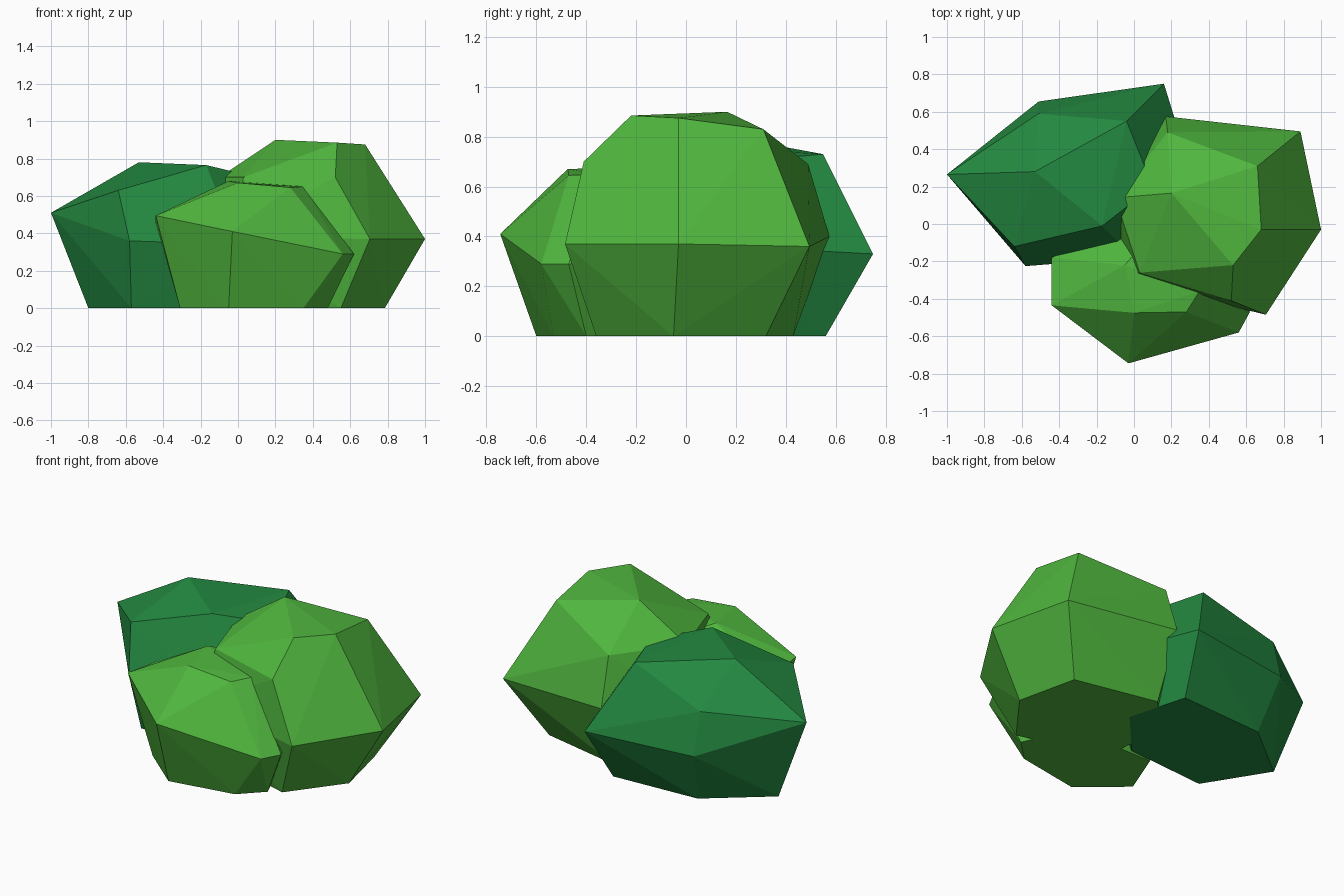
import bpy, bmesh


def material(name, color):
    m = bpy.data.materials.new(name)
    m.diffuse_color = (*color, 1)
    return m


def clump(name, mat, base, middle, crown):
    """Faceted leaf clump: convex skin over a flat base outline, a girth ring and a crown."""
    bm = bmesh.new()
    for x, y in base:
        bm.verts.new((x, y, 0))
    for co in middle + crown:
        bm.verts.new(co)
    hull = bmesh.ops.convex_hull(bm, input=bm.verts[:])
    loose = {g for g in hull["geom_interior"] + hull["geom_unused"]
             if isinstance(g, bmesh.types.BMVert)}
    bmesh.ops.delete(bm, geom=[v for v in loose if not v.link_faces], context='VERTS')
    bmesh.ops.recalc_face_normals(bm, faces=bm.faces[:])
    me = bpy.data.meshes.new(name)
    bm.to_mesh(me)
    bm.free()
    me.materials.append(mat)
    ob = bpy.data.objects.new(name, me)
    bpy.context.collection.objects.link(ob)
    return ob


light = material("leaf green", (0.08, 0.47, 0.048))
dark = material("deep green", (0.017, 0.25, 0.052))

# Tall clump on the right
clump("right_clump", light,
      base=[(0.785, -0.05), (0.7, 0.32), (0.19, 0.43), (-0.02, 0.2),
            (0.02, -0.2), (0.55, -0.36)],
      middle=[(1.0, -0.03, 0.37), (0.89, 0.495, 0.36), (0.17, 0.575, 0.40),
              (-0.15, 0.22, 0.38), (-0.05, -0.3, 0.38), (0.705, -0.485, 0.37)],
      crown=[(0.68, -0.03, 0.875), (0.66, 0.31, 0.83), (0.18, 0.49, 0.69),
             (-0.1, 0.14, 0.70), (0.03, -0.26, 0.70), (0.52, -0.41, 0.70),
             (0.53, -0.22, 0.885), (0.2, 0.165, 0.90)])

# Dark clump at the back left
clump("back_clump", dark,
      base=[(-0.8, 0.25), (-0.45, 0.53), (0.1, 0.56), (0.2, 0.2),
            (-0.05, -0.08), (-0.57, -0.12)],
      middle=[(-1.0, 0.265, 0.51), (-0.51, 0.655, 0.32), (0.16, 0.75, 0.33),
              (0.33, 0.2, 0.36), (0.0, -0.18, 0.34), (-0.58, -0.225, 0.36)],
      crown=[(-0.64, -0.12, 0.63), (-0.17, -0.01, 0.765), (-0.04, 0.55, 0.73),
             (-0.51, 0.59, 0.57), (-0.53, 0.28, 0.78), (0.1, 0.2, 0.70)])

# Low clump at the front
clump("front_clump", light,
      base=[(-0.31, -0.38), (-0.05, -0.6), (0.35, -0.53), (0.48, -0.4),
            (0.35, -0.1), (-0.2, -0.1)],
      middle=[(-0.44, -0.435, 0.495), (-0.03, -0.745, 0.41), (0.56, -0.58, 0.29),
              (0.62, -0.47, 0.29), (0.45, -0.05, 0.32), (-0.44, -0.18, 0.46),
              (0.05, 0.05, 0.45)],
      crown=[(0.0, -0.475, 0.67), (0.28, -0.47, 0.645), (0.35, -0.36, 0.65),
             (-0.05, -0.22, 0.68), (0.1, -0.05, 0.62)])
